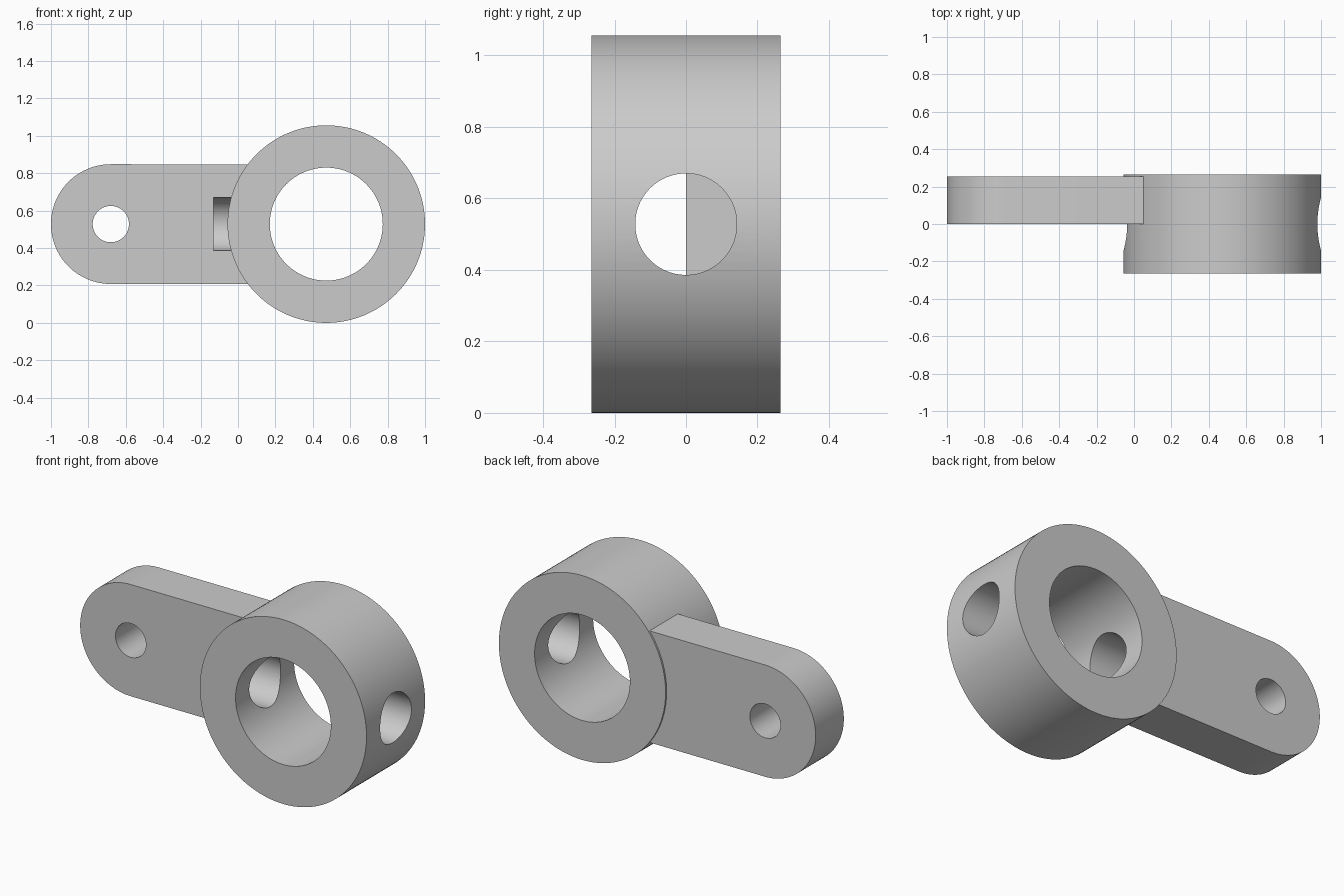
import bpy
import math
from mathutils import Matrix

default = bpy.data.objects.get("Cube")
if default:
    bpy.data.objects.remove(default, do_unlink=True)

# Main dimensions
RING_X, MID_Z = 0.472, 0.528
RING_R, BORE_R, RING_HALF = 0.528, 0.302, 0.265
ARM_X, ARM_R, ARM_BACK = -0.68, 0.32, 0.255
PIN_R, CROSS_R, CROSS_START = 0.097, 0.142, -0.13

grey = bpy.data.materials.new("plain grey")
grey.use_nodes = True
colour = (0.6, 0.6, 0.6, 1)
grey.diffuse_color = colour
grey.node_tree.nodes["Principled BSDF"].inputs["Base Color"].default_value = colour


def rod(name, axis, start, end, radius, x=0.0, sides=128):
    """Cylinder along x or y between start and end, at mid height."""
    mid = (start + end) / 2
    if axis == "Y":
        place, turn = (x, mid, MID_Z), (math.pi / 2, 0, 0)
    else:
        place, turn = (mid, 0, MID_Z), (0, math.pi / 2, 0)
    bpy.ops.mesh.primitive_cylinder_add(vertices=sides, radius=radius,
                                        depth=end - start, location=place, rotation=turn)
    ob = bpy.context.object
    ob.name = name
    ob.data.transform(ob.matrix_basis)
    ob.matrix_basis = Matrix.Identity(4)
    ob.data.materials.append(grey)
    return ob


def combine(target, other, operation):
    """Apply a boolean and drop the helper."""
    mod = target.modifiers.new(operation.lower(), "BOOLEAN")
    mod.operation, mod.object, mod.solver = operation, other, "EXACT"
    bpy.ops.object.select_all(action="DESELECT")
    target.select_set(True)
    bpy.context.view_layer.objects.active = target
    bpy.ops.object.modifier_apply(modifier=mod.name)
    bpy.data.objects.remove(other, do_unlink=True)


# Flat arm: a rod whose right half is stretched into the ring
body = rod("ring_with_arm", "Y", -RING_HALF, RING_HALF, RING_R, RING_X)
arm = rod("arm", "Y", 0, ARM_BACK, ARM_R, ARM_X)
for v in arm.data.vertices:
    if v.co.x > ARM_X + 0.001:
        v.co.x = RING_X - 0.2
        v.co.z = MID_Z + (v.co.z - MID_Z)
combine(body, arm, "UNION")

# Ring bore, pin hole in the arm, and cross hole that stops inside the arm
combine(body, rod("bore", "Y", -1, 1, BORE_R, RING_X), "DIFFERENCE")
combine(body, rod("pin_hole", "Y", -1, 1, PIN_R, ARM_X, 64), "DIFFERENCE")
combine(body, rod("cross_hole", "X", CROSS_START, 1.3, CROSS_R, sides=96), "DIFFERENCE")

bpy.ops.object.shade_smooth_by_angle(angle=math.radians(30))
